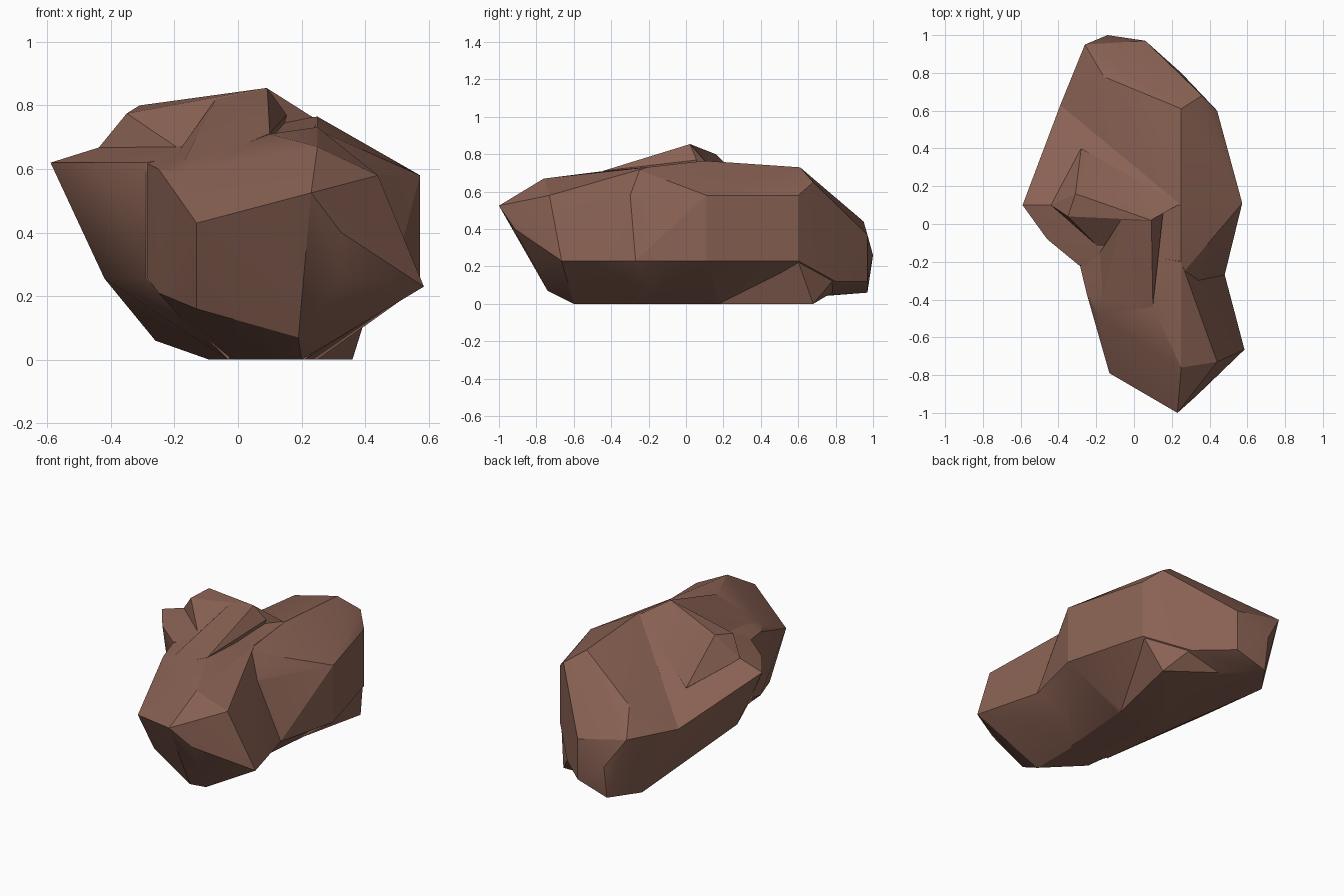
import bpy, bmesh

stone = bpy.data.materials.new("brown_stone")
stone.diffuse_color = (0.25, 0.12, 0.087, 1)


def chunk(name, points):
    """Faceted stone chunk: convex hull of its corner points."""
    bm = bmesh.new()
    for p in points:
        bm.verts.new(p)
    bmesh.ops.convex_hull(bm, input=bm.verts[:])
    loose = [v for v in bm.verts if not v.link_faces]
    bmesh.ops.delete(bm, geom=loose, context='VERTS')
    bmesh.ops.recalc_face_normals(bm, faces=bm.faces[:])
    me = bpy.data.meshes.new(name)
    bm.to_mesh(me)
    bm.free()
    me.materials.append(stone)
    ob = bpy.data.objects.new(name, me)
    bpy.context.collection.objects.link(ob)
    return ob


def wall(x, y, *heights):
    """Corners stacked above one plan position."""
    return [(x, y, z) for z in heights]


# Rear right mass, from the notch on the right to the back end
rear = chunk("boulder", [
    *wall(.573, .11, .58, .23), *wall(.44, .60, .58, .23),
    *wall(.06, .97, .37, .12), *wall(.25, .10, .765, .02),
    (.36, .68, .65), (.25, .61, .73), (-.16, .78, .56),
    (-.26, .95, .44), (-.14, 1.0, .26), (.25, .80, .12), (-.14, .97, .06),
    (.02, .80, .06), (-.26, .80, .06), (-.39, .63, .42),
    (.48, -.27, .23), (.34, -.30, .58), (.25, -.27, .724),
    (.25, .16, 0), (.21, -.30, 0), (-.05, .20, 0), (-.02, -.28, 0)])

# Rear left mass, its top meeting the right one in a shallow valley
rear_left = chunk("rear_left", [
    (-.39, .63, .42), (.25, .10, .765), (-.59, .10, .62), (-.46, -.08, .62),
    *wall(-.29, -.22, .62, .255), (-.42, .10, .255), (-.44, .10, .667),
    (-.18, -.14, .668), (.24, -.25, .722), (-.26, .80, .06), (-.09, .19, 0),
    (-.03, -.27, 0), (.15, .2, .02), (.1, .4, .3), (-.25, .85, .2)])

# Low foot under the back right corner
foot = chunk("rear_foot", [
    (.36, .68, 0), (.435, .595, .24), (.25, .79, .13), (.24, .15, 0),
    (.02, .79, .065), (-.04, .21, 0), (.1, .5, .3), (.3, .6, .3)])

# Front mass: narrower snout with a chipped corner
front = chunk("front_mass", [
    (-.13, -.79, .43), (-.13, -.63, .16), *wall(-.19, -.48, .59, .18),
    *wall(-.25, -.37, .60, .21), *wall(-.285, -.225, .617, .257),
    (.34, -.295, .58), (.48, -.268, .23), (.25, -.2, .732), (.25, -.76, .67),
    (.44, -.73, .58), (.23, -1.0, .525), (.325, -.915, .40),
    (.325, -.84, .26), (.585, -.665, .23), (.19, -.74, .07), (.20, -.60, 0),
    (0, -.40, 0), (.10, -.44, .71), (.2, .05, 0), (-.06, .05, 0),
    (-.18, -.13, .667), (.3, 0, .4)])

# Crest on top: left shoulder and right ridge meeting at the peak
crest_left = chunk("crest_left", [
    (.09, .02, .855), (-.31, .16, .80), (-.35, .04, .775), (-.18, -.13, .66),
    (-.44, .10, .665), (-.28, .40, .555), (.16, .10, .775), (.24, .105, .76),
    (.0, .1, .5), (-.25, .1, .5)])
crest_right = chunk("crest_right", [
    (.092, .021, .854), (.10, -.44, .712), (-.18, -.15, .665),
    (-.07, .02, .82), (-.185, -.46, .592), (.158, .10, .774),
    (.105, -.2, .68), (.05, -.3, .5), (.05, .05, .5)])

# Fuse all chunks into one boulder
bpy.context.view_layer.objects.active = rear
rear.select_set(True)
for part in (rear_left, foot, front, crest_left, crest_right):
    mod = rear.modifiers.new("fuse", 'BOOLEAN')
    mod.operation = 'UNION'
    mod.solver = 'EXACT'
    mod.object = part
    bpy.ops.object.modifier_apply(modifier=mod.name)
    bpy.data.objects.remove(part)

# Soften shallow facets, keep edges sharp
bpy.ops.object.shade_smooth_by_angle(angle=0.4)
